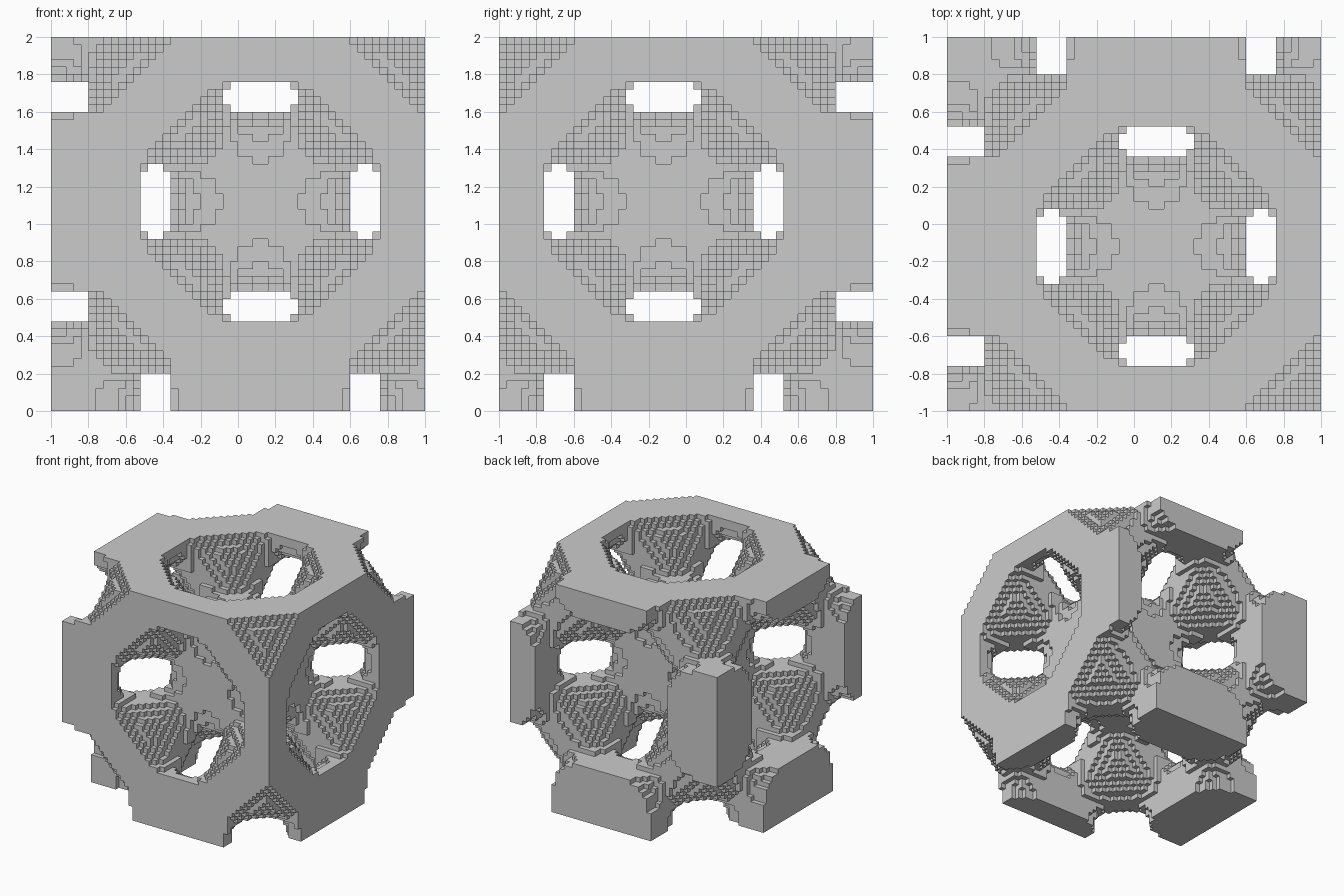
import bpy
from math import cos, pi

if "Cube" in bpy.data.objects:
    bpy.data.objects.remove(bpy.data.objects["Cube"])

# Voxelised triply periodic (F-RD type) lattice block
N = 50                 # voxels per side
S = 2.0 / N            # voxel size
K = 2 * pi / 55        # phase step per voxel

C1 = [cos(K * i) for i in range(N)]
C2 = [cos(2 * K * i) for i in range(N)]


def filled(i, j, k):
    return (4 * C1[i] * C1[j] * C1[k]
            - (C2[i] * C2[j] + C2[j] * C2[k] + C2[k] * C2[i])) < 0


# Solid cells; the y index runs from the back to the front
cells = {(i, N - 1 - j, k)
         for i in range(N) for j in range(N) for k in range(N)
         if filled(i, j, k)}

# One quad wherever a solid cell meets an empty one
verts, faces, index = [], [], {}


def vert(p):
    if p not in index:
        index[p] = len(verts)
        verts.append((p[0] * S - 1, p[1] * S - 1, p[2] * S))
    return index[p]


for cell in cells:
    for axis in range(3):
        u, v = (axis + 1) % 3, (axis + 2) % 3
        for side in (0, 1):
            near = list(cell)
            near[axis] += 2 * side - 1
            if tuple(near) in cells:
                continue
            quad = []
            for du, dv in ((0, 0), (1, 0), (1, 1), (0, 1)):
                p = list(cell)
                p[axis] += side
                p[u] += du
                p[v] += dv
                quad.append(vert(tuple(p)))
            faces.append(quad if side else quad[::-1])

mesh = bpy.data.meshes.new("lattice_block")
mesh.from_pydata(verts, [], faces)
mesh.update()
block = bpy.data.objects.new("lattice_block", mesh)
bpy.context.collection.objects.link(block)
